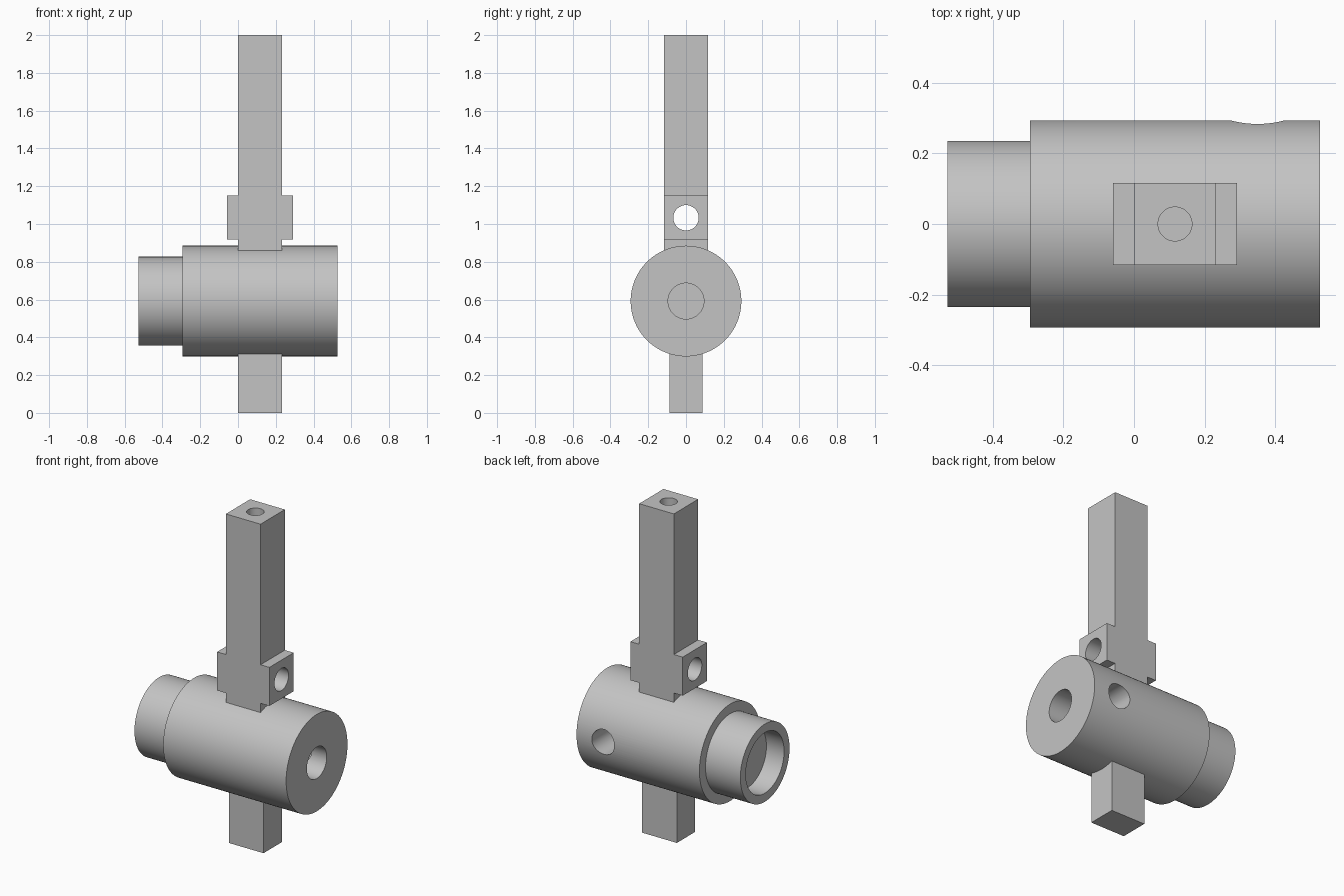
import bpy
import bmesh
import math
from mathutils import Matrix, Vector

cube = bpy.data.objects.get("Cube")
if cube:
    bpy.data.objects.remove(cube, do_unlink=True)

GREY = (0.55, 0.55, 0.55, 1.0)
steel = bpy.data.materials.new("plain grey")
steel.use_nodes = True
steel.diffuse_color = GREY
steel.node_tree.nodes["Principled BSDF"].inputs["Base Color"].default_value = GREY

AXIS_Z = 0.592          # height of the barrel axis
BAR_X = 0.116           # centre of the upright bar


def finish(name, bm):
    bmesh.ops.recalc_face_normals(bm, faces=bm.faces)
    mesh = bpy.data.meshes.new(name)
    bm.to_mesh(mesh)
    bm.free()
    mesh.materials.append(steel)
    obj = bpy.data.objects.new(name, mesh)
    bpy.context.collection.objects.link(obj)
    return obj


def rod(name, start, end, radius, sides=64):
    """Cylinder between two points."""
    a, b = Vector(start), Vector(end)
    turn = (b - a).to_track_quat("Z", "Y").to_matrix().to_4x4()
    bm = bmesh.new()
    bmesh.ops.create_cone(bm, cap_ends=True, segments=sides, radius1=radius,
                          radius2=radius, depth=(b - a).length,
                          matrix=Matrix.Translation((a + b) / 2) @ turn)
    return finish(name, bm)


def prism(name, outline, half_depth):
    """Outline in x and z, extruded along y."""
    bm = bmesh.new()
    face = bm.faces.new([bm.verts.new((x, -half_depth, z)) for x, z in outline])
    new = bmesh.ops.extrude_face_region(bm, geom=[face])["geom"]
    verts = [v for v in new if isinstance(v, bmesh.types.BMVert)]
    bmesh.ops.translate(bm, verts=verts, vec=(0, 2 * half_depth, 0))
    return finish(name, bm)


def lathe(name, profile, sides=128):
    """Closed solid from (x, radius) points turned about the barrel axis."""
    bm = bmesh.new()
    rings = []
    for x, r in profile:
        rings.append([bm.verts.new((x, r * math.cos(t), AXIS_Z + r * math.sin(t)))
                      for t in (math.tau * i / sides for i in range(sides))])
    for p, q in zip(rings, rings[1:]):
        for i in range(sides):
            j = (i + 1) % sides
            bm.faces.new((p[i], p[j], q[j], q[i]))
    bm.faces.new(rings[0])
    bm.faces.new(rings[-1])
    return finish(name, bm)


def drill(obj, cutter):
    mod = obj.modifiers.new("hole", "BOOLEAN")
    mod.operation = "DIFFERENCE"
    mod.solver = "EXACT"
    mod.object = cutter
    cutter.hide_render = True
    bpy.context.view_layer.objects.active = obj
    bpy.ops.object.modifier_apply(modifier=mod.name)
    bpy.data.objects.remove(cutter, do_unlink=True)


# Barrel with stepped neck and shallow socket in the neck end
barrel = lathe("barrel", [(-0.41, 0.183), (-0.528, 0.183), (-0.528, 0.235),
                          (-0.295, 0.235), (-0.295, 0.293), (0.527, 0.293)])
# Axial bore, and a cross hole from the back that meets it
drill(barrel, rod("bore_cutter", (0.6, 0, AXIS_Z), (0.225, 0, AXIS_Z), 0.095))
drill(barrel, rod("cross_cutter", (0.35, 0.4, AXIS_Z), (0.35, 0, AXIS_Z), 0.075))

# Upright bar with a lug on each side
right_side = [(0.116, 0.75), (0.116, 0.917), (0.175, 0.917),
              (0.175, 1.15), (0.116, 1.15), (0.116, 2.0)]
outline = [(BAR_X + x, z) for x, z in right_side]
outline += [(BAR_X - x, z) for x, z in reversed(right_side)]
bar = prism("upright_bar", outline, 0.116)
drill(bar, rod("lug_cutter", (-0.3, 0, 1.033), (0.5, 0, 1.033), 0.067))
drill(bar, rod("top_cutter", (BAR_X, 0, 2.1), (BAR_X, 0, 1.7), 0.048))

# Lower peg
peg = prism("lower_peg", [(0, 0), (0.232, 0), (0.232, 0.45), (0, 0.45)], 0.0875)

# Smooth the round surfaces, keep the edges crisp
bpy.ops.object.select_all(action="DESELECT")
for obj in (barrel, bar, peg):
    obj.select_set(True)
bpy.context.view_layer.objects.active = barrel
bpy.ops.object.shade_smooth_by_angle(angle=math.radians(30))
